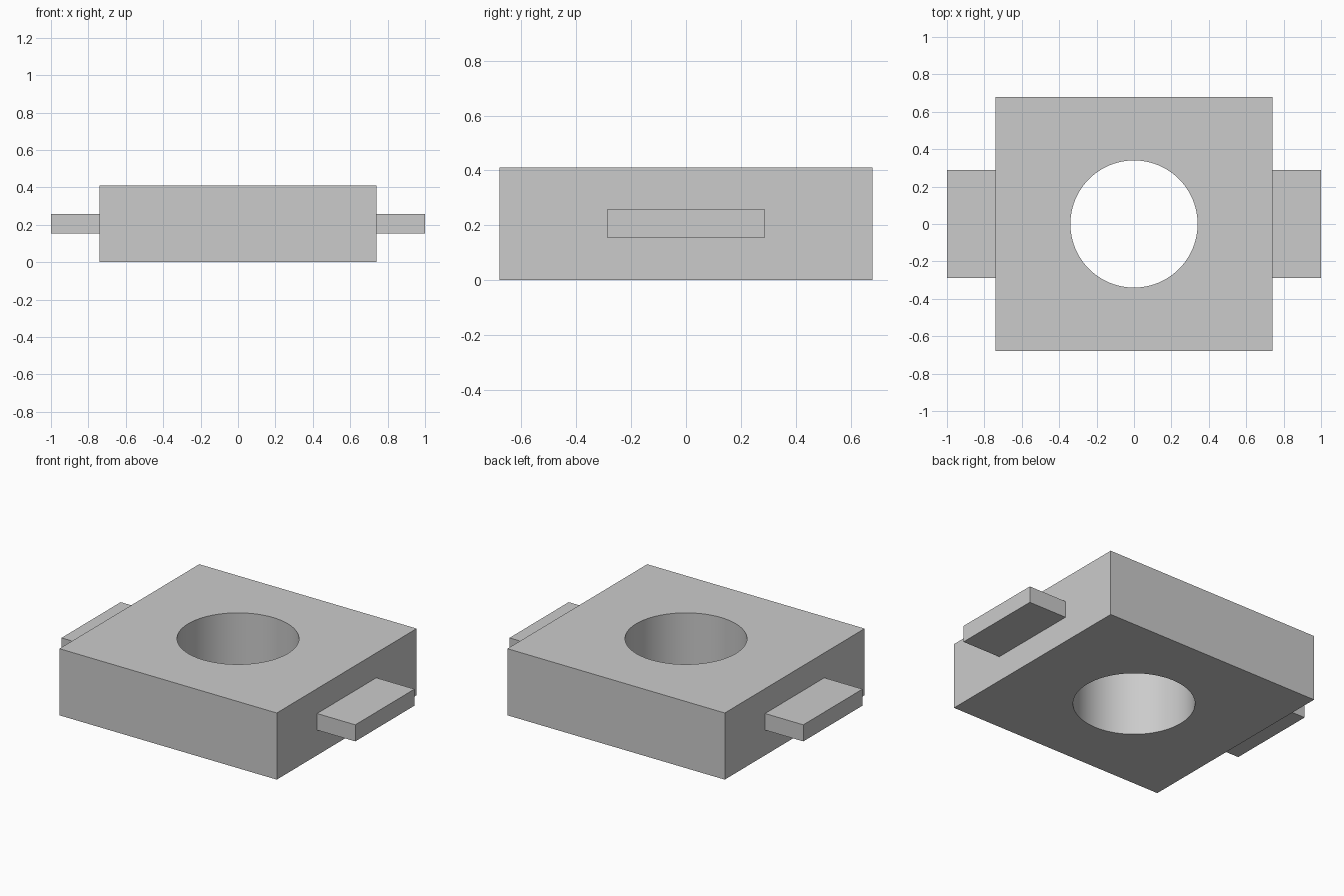
import bpy
import math

HALF_X, HALF_Y, HEIGHT = 0.74, 0.68, 0.41
HOLE_RADIUS = 0.34
TAB_HALF_Y, TAB_LOW, TAB_HIGH = 0.288, 0.155, 0.257
SINK = 0.01

cube = bpy.data.objects.get("Cube")
if cube:
    bpy.data.objects.remove(cube, do_unlink=True)

grey = bpy.data.materials.new("plain grey")
grey.use_nodes = True
colour = (0.6, 0.6, 0.6, 1)
grey.diffuse_color = colour
grey.node_tree.nodes["Principled BSDF"].inputs["Base Color"].default_value = colour


def box(name, low, high):
    """Box between two opposite corners."""
    centre = [(a + b) / 2 for a, b in zip(low, high)]
    bpy.ops.mesh.primitive_cube_add(size=1, location=centre)
    part = bpy.context.object
    part.name = name
    part.scale = [b - a for a, b in zip(low, high)]
    bpy.ops.object.transform_apply(location=True, rotation=False, scale=True)
    part.data.materials.append(grey)
    return part


# Main block
block = box("block", (-HALF_X, -HALF_Y, 0), (HALF_X, HALF_Y, HEIGHT))

# Round hole through the block
bpy.ops.mesh.primitive_cylinder_add(vertices=96, radius=HOLE_RADIUS, depth=1,
                                    location=(0, 0, HEIGHT / 2))
cutter = bpy.context.object
cutter.name = "hole_cutter"
cutter.hide_render = True
cutter.data.materials.append(grey)

bpy.context.view_layer.objects.active = block
cut = block.modifiers.new("hole", "BOOLEAN")
cut.operation = "DIFFERENCE"
cut.solver = "EXACT"
cut.object = cutter
bpy.ops.object.modifier_apply(modifier=cut.name)
bpy.data.objects.remove(cutter, do_unlink=True)

bpy.ops.object.select_all(action="DESELECT")
block.select_set(True)
bpy.ops.object.shade_smooth_by_angle(angle=math.radians(30))

# Side tabs, set slightly into the block
for name, side in (("left_tab", 1), ("right_tab", -1)):
    inner, outer = sorted((side * (HALF_X - SINK), side))
    box(name, (inner, -TAB_HALF_Y, TAB_LOW), (outer, TAB_HALF_Y, TAB_HIGH))
